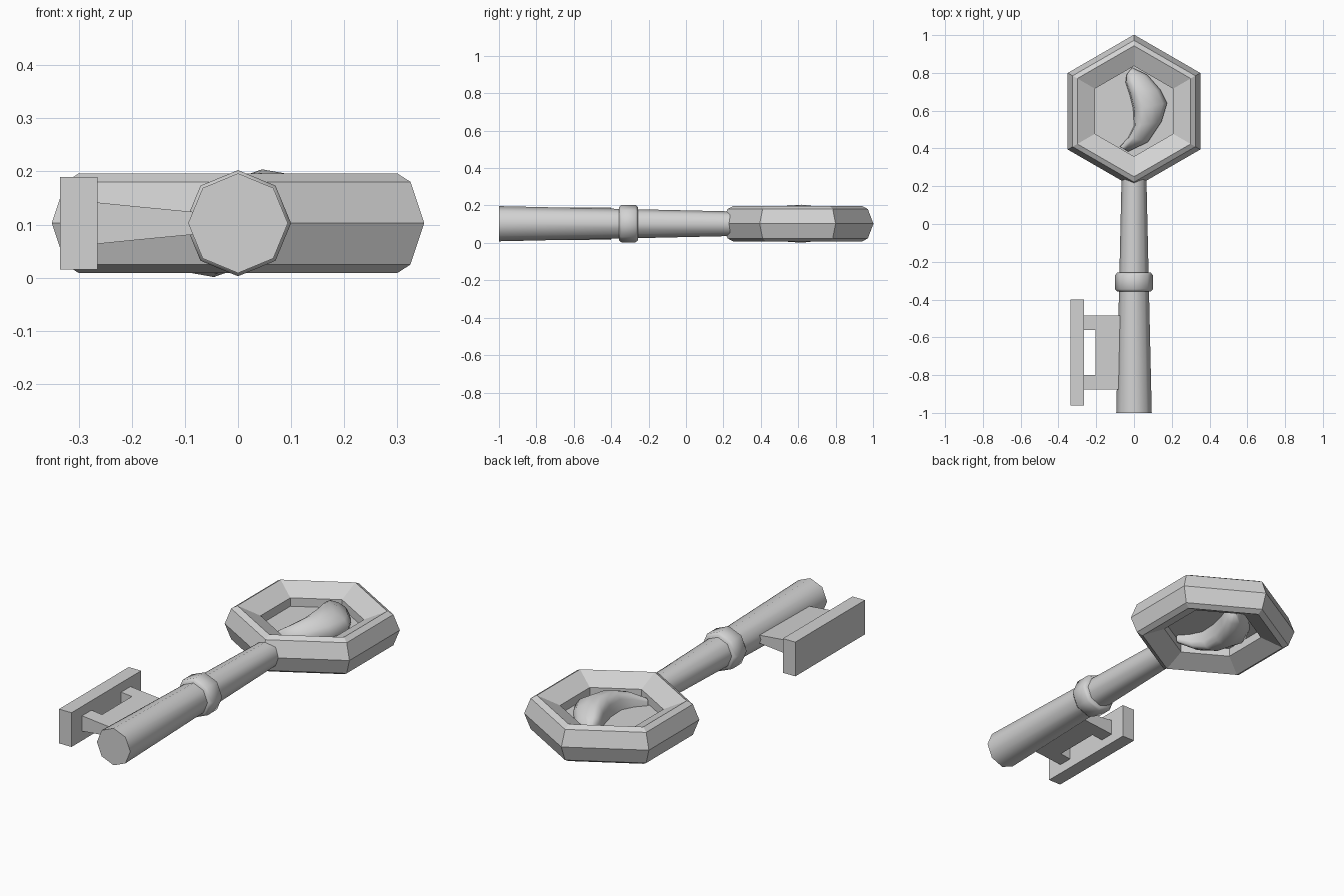
import bpy, bmesh, math
from mathutils import Vector

if "Cube" in bpy.data.objects:
    bpy.data.objects.remove(bpy.data.objects["Cube"], do_unlink=True)

MID = 0.1025      # height of the key's middle plane
HEAD_Y = 0.597    # centre of the head

grey = bpy.data.materials.new("plain_grey")
grey.use_nodes = True
grey.diffuse_color = (0.65, 0.65, 0.65, 1)
for node in grey.node_tree.nodes:
    if node.type == 'BSDF_PRINCIPLED':
        node.inputs["Base Color"].default_value = grey.diffuse_color


def finish(name, bm, smooth=None):
    bmesh.ops.recalc_face_normals(bm, faces=bm.faces)
    mesh = bpy.data.meshes.new(name)
    bm.to_mesh(mesh)
    bm.free()
    mesh.materials.append(grey)
    obj = bpy.data.objects.new(name, mesh)
    bpy.context.collection.objects.link(obj)
    if smooth:
        bpy.ops.object.select_all(action='DESELECT')
        obj.select_set(True)
        bpy.context.view_layer.objects.active = obj
        bpy.ops.object.shade_smooth_by_angle(angle=math.radians(smooth))
    return obj


def loft(name, loops, closed=False, smooth=None):
    """Skin a row of equal point loops; cap the ends unless closed."""
    bm = bmesh.new()
    rows = [[bm.verts.new(p) for p in loop] for loop in loops]
    n = len(rows[0])
    for i in range(len(rows) if closed else len(rows) - 1):
        a, b = rows[i], rows[(i + 1) % len(rows)]
        for j in range(n):
            k = (j + 1) % n
            bm.faces.new((a[j], a[k], b[k], b[j]))
    if not closed:
        bm.faces.new(rows[0])
        bm.faces.new(rows[-1])
    return finish(name, bm, smooth)


def hexagon(apothem, z):
    r = apothem / math.cos(math.pi / 6)
    return [(r * math.sin(i * math.pi / 3), HEAD_Y + r * math.cos(i * math.pi / 3), MID + z)
            for i in range(6)]


def octagon(r, y):
    return [(r * math.sin(i * math.pi / 4), y, MID + r * math.cos(i * math.pi / 4))
            for i in range(8)]


def box(name, x0, x1, y0, y1, h0, h1):
    """Block whose half height goes from h0 at x0 to h1 at x1."""
    return loft(name, [[(x, y0, MID - h), (x, y1, MID - h), (x, y1, MID + h), (x, y0, MID + h)]
                       for x, h in ((x0, h0), (x1, h1))])


# Head: bevelled hexagonal frame around a thin plate
half = [(0.207, 0.047), (0.30, 0.094), (0.325, 0.078)]
section = half + [(0.351, 0)] + [(a, -z) for a, z in reversed(half)]
loft("head_frame", [hexagon(a, z) for a, z in section], closed=True)
loft("head_plate", [hexagon(0.215, -0.004), hexagon(0.215, 0.004)])

# Shaft and collar
loft("shaft", [octagon(0.094, -1.0), octagon(0.066, 0.235)], smooth=50)
loft("collar", [octagon(r, y) for r, y in
                ((0.088, -0.358), (0.1, -0.345), (0.1, -0.27), (0.088, -0.257))], smooth=50)

# Bit: web, two arms and end bar
box("bit_web", -0.205, -0.06, -0.875, -0.485, 0.033, 0.019)
for name, y0, y1 in (("front_arm", -0.875, -0.80), ("rear_arm", -0.56, -0.485)):
    box(name, -0.265, -0.205, y0, y1, 0.039, 0.033)
box("bit_bar", -0.335, -0.265, -0.96, -0.40, 0.087, 0.087)

# Crescents: skewed domed sections between an inner and an outer edge
inner = [(-0.04, 0.79), (-0.045, 0.75), (-0.025, 0.69), (-0.005, 0.61),
         (0.0, 0.52), (-0.03, 0.46), (-0.075, 0.41)]
outer = [(-0.01, 0.828), (0.07, 0.79), (0.14, 0.71), (0.175, 0.64),
         (0.145, 0.54), (0.075, 0.435), (-0.03, 0.383)]
heights = [0.035, 0.07, 0.093, 0.1015, 0.095, 0.07, 0.035]
dome = [(0, 0), (0.04, 0.6), (0.12, 0.87), (0.28, 1), (0.6, 0.9),
        (0.88, 0.62), (1, 0.3), (0.97, 0)]
for name, side in (("top_crescent", 1), ("bottom_crescent", -1)):
    loops = []
    for a, b, h in zip(inner, outer, heights):
        row = []
        for t, f in dome:
            p = Vector(a).lerp(Vector(b), t)
            row.append((side * p.x, p.y, MID + side * h * f))
        loops.append(row)
    loft(name, loops, smooth=60)
